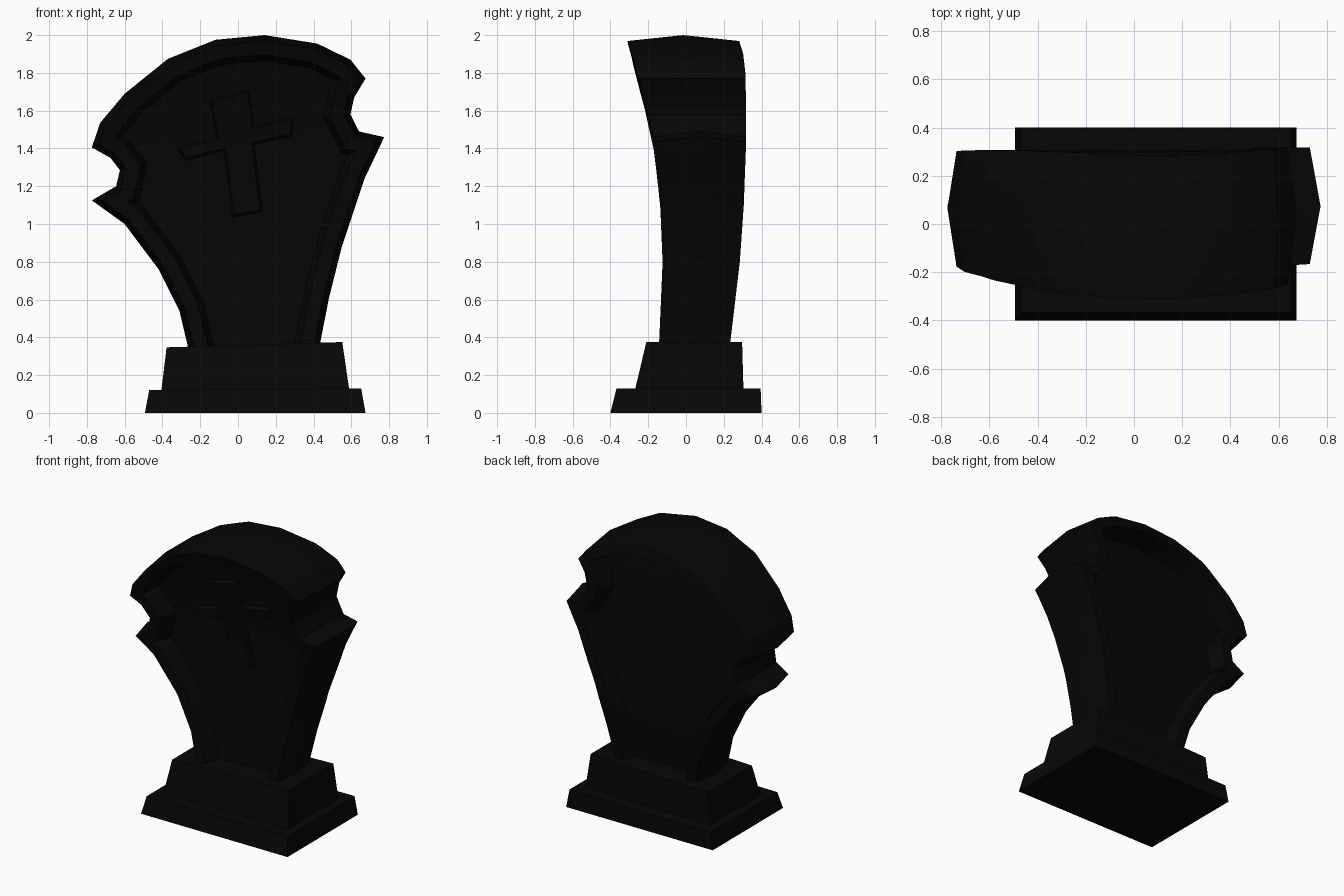
import bpy
import bmesh
from math import radians
from mathutils import Vector

cube = bpy.data.objects.get("Cube")
if cube:
    bpy.data.objects.remove(cube, do_unlink=True)

stone = bpy.data.materials.new("black stone")
stone.use_nodes = True
colour = (0.002, 0.002, 0.002, 1)
stone.diffuse_color = colour
bsdf = stone.node_tree.nodes["Principled BSDF"]
bsdf.inputs["Base Color"].default_value = colour
bsdf.inputs["Roughness"].default_value = 0.9

# Side curves of the leaning slab: height, front y, back y
LEAN = [(0.15, -0.15, 0.21), (0.37, -0.14, 0.23), (0.8, -0.12, 0.28),
        (1.1, -0.13, 0.30), (1.4, -0.165, 0.31), (1.6, -0.21, 0.313),
        (1.8, -0.265, 0.308), (1.9, -0.29, 0.298), (1.97, -0.312, 0.28)]

# Broken slab outline along its middle ridge (x, z)
OUTLINE = [(0.40, 0.15), (0.435, 0.37), (0.48, 0.6), (0.55, 0.88), (0.67, 1.24),
           (0.774, 1.46), (0.64, 1.49), (0.595, 1.58), (0.615, 1.67),
           (0.675, 1.77), (0.595, 1.87), (0.42, 1.955), (0.14, 2.0),
           (-0.12, 1.975), (-0.37, 1.875), (-0.60, 1.69), (-0.73, 1.535),
           (-0.774, 1.405), (-0.675, 1.35), (-0.625, 1.285), (-0.645, 1.2),
           (-0.774, 1.125), (-0.60, 1.0), (-0.42, 0.76), (-0.31, 0.54),
           (-0.265, 0.35), (-0.24, 0.15)]

CROSS = [(-0.15, 1.655), (-0.115, 1.46), (-0.325, 1.405), (-0.28, 1.335),
         (-0.075, 1.39), (-0.03, 1.035), (0.13, 1.065), (0.085, 1.42),
         (0.285, 1.465), (0.30, 1.565), (0.085, 1.52), (0.06, 1.71)]


def lean_y(x, t, z):
    """Map t (-1 front, 1 back) to y at height z, with a slight twist."""
    z = min(max(z, LEAN[0][0]), LEAN[-1][0])
    for (z0, f0, b0), (z1, f1, b1) in zip(LEAN, LEAN[1:]):
        if z <= z1:
            k = (z - z0) / (z1 - z0)
            front, back = f0 + (f1 - f0) * k, b0 + (b1 - b0) * k
            return front + (t + 1) / 2 * (back - front) + 0.01 * x


def inset(points, d):
    """Move a counter-clockwise outline inward with mitred corners."""
    pts = [Vector(p) for p in points]
    result = []
    for i, p in enumerate(pts):
        a = (p - pts[i - 1]).normalized()
        b = (pts[(i + 1) % len(pts)] - p).normalized()
        na, nb = Vector((-a.y, a.x)), Vector((-b.y, b.x))
        result.append(p + (na + nb) * d / max(1 + na.dot(nb), 0.6))
    return result


def finish(bm, name):
    bmesh.ops.recalc_face_normals(bm, faces=bm.faces)
    mesh = bpy.data.meshes.new(name)
    bm.to_mesh(mesh)
    bm.free()
    mesh.materials.append(stone)
    obj = bpy.data.objects.new(name, mesh)
    bpy.context.collection.objects.link(obj)
    bpy.ops.object.select_all(action='DESELECT')
    obj.select_set(True)
    bpy.context.view_layer.objects.active = obj
    bpy.ops.object.shade_smooth_by_angle(angle=radians(20))


def bent_loft(name, layers):
    """Bridge outlines (t, points), slice across the height, then lean."""
    bm = bmesh.new()
    rings = [[bm.verts.new((x, t, z)) for x, z in pts] for t, pts in layers]
    for r, s in zip(rings, rings[1:]):
        for i in range(len(r)):
            bm.faces.new((r[i - 1], r[i], s[i], s[i - 1]))
    bm.faces.new(rings[0])
    bm.faces.new(rings[-1])
    for z, _, _ in LEAN[1:-1]:
        bmesh.ops.bisect_plane(bm, geom=bm.verts[:] + bm.edges[:] + bm.faces[:],
                               plane_co=(0, 0, z), plane_no=(0, 0, 1))
    bmesh.ops.triangulate(bm, faces=bm.faces)
    for v in bm.verts:
        v.co.y = lean_y(*v.co)
    finish(bm, name)


def block(name, bottom, top):
    """Tapered block from two rectangles (x0, x1, y0, y1, z left, z right)."""
    bm = bmesh.new()
    rings = []
    for x0, x1, y0, y1, zl, zr in (bottom, top):
        rings.append([bm.verts.new(c) for c in
                      ((x0, y0, zl), (x1, y0, zr), (x1, y1, zr), (x0, y1, zl))])
    low, high = rings
    bm.faces.new(low)
    bm.faces.new(high)
    for i in range(4):
        bm.faces.new((low[i - 1], low[i], high[i], high[i - 1]))
    finish(bm, name)


# Stepped plinth
block("base_step", (-0.493, 0.675, -0.40, 0.40, 0, 0),
      (-0.47, 0.652, -0.368, 0.395, 0.12, 0.13))
block("pedestal", (-0.408, 0.592, -0.275, 0.305, 0.1, 0.1),
      (-0.378, 0.552, -0.21, 0.297, 0.347, 0.375))

# Slab with a middle ridge, raised rims and deep recessed panels on both faces
rim, lip, floor = (inset(OUTLINE, d) for d in (0.031, 0.103, 0.135))
bent_loft("headstone", [(-0.42, floor), (-1, lip), (-1, rim), (0, OUTLINE),
                        (1, rim), (1, lip), (0.45, floor)])

# Raised cross on the front panel
bent_loft("cross", [(-0.36, CROSS), (-0.42, CROSS), (-0.58, inset(CROSS, 0.012))])
